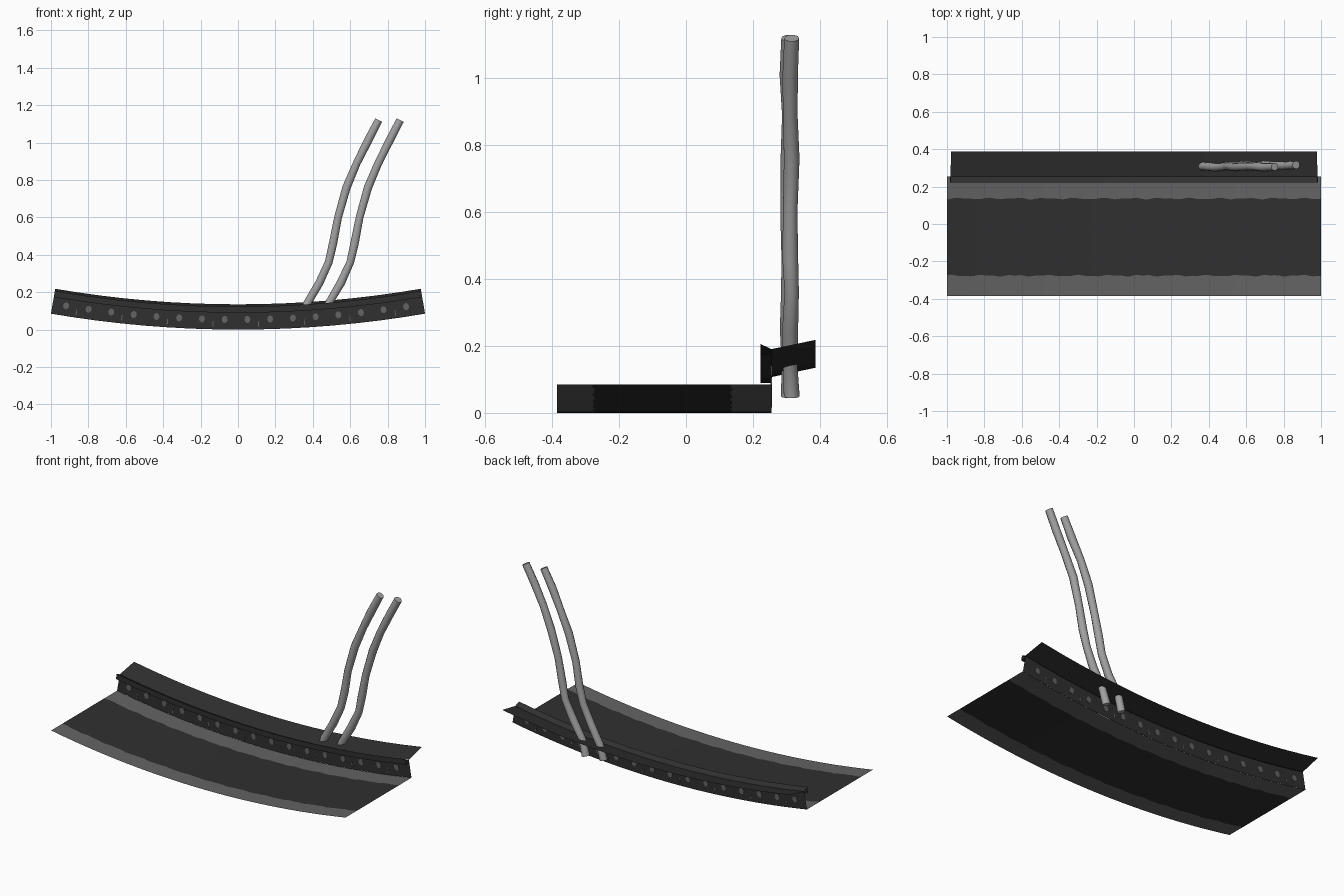
import bpy, bmesh, math
from mathutils import Vector

if "Cube" in bpy.data.objects:
    bpy.data.objects.remove(bpy.data.objects["Cube"])

R = 5.92                      # radius of the sagging arc
A = math.asin(1 / R)          # half angle, so the arc spans x -1..1


def material(name, v):
    m = bpy.data.materials.new(name)
    m.diffuse_color = (v, v, v, 1)
    m.use_nodes = True
    m.node_tree.nodes["Principled BSDF"].inputs["Base Color"].default_value = m.diffuse_color
    return m


DARK = material("dark grey", 0.029)
LIGHT = material("mid grey", 0.125)
POLE = material("pale grey", 0.36)


def bend(t, y, h):
    """Point at t (-1..1) along the arc, h above it."""
    a = t * A
    return Vector(((R - h) * math.sin(a), y, R - (R - h) * math.cos(a)))


def finish(name, bm, mats):
    me = bpy.data.meshes.new(name)
    bm.to_mesh(me)
    bm.free()
    ob = bpy.data.objects.new(name, me)
    bpy.context.collection.objects.link(ob)
    for m in mats:
        me.materials.append(m)
    return ob


def swept_sheet(name, profile, n, mats, bands):
    """Sweep an open profile, a function of t giving (y, h) points, along the arc."""
    bm = bmesh.new()
    rows = []
    for i in range(n + 1):
        t = 2 * i / n - 1
        rows.append([bm.verts.new(bend(t, y, h)) for y, h in profile(t)])
    for a, b in zip(rows, rows[1:]):
        for j in range(len(a) - 1):
            f = bm.faces.new((a[j], b[j], b[j + 1], a[j + 1]))
            f.material_index = bands[j]
    return finish(name, bm, mats)


# Curved floor with ragged paler borders
def floor_profile(t):
    w = 0.003 * math.sin(37 * t) + 0.002 * math.sin(83 * t + 1)
    v = 0.003 * math.sin(41 * t + 2) + 0.002 * math.sin(71 * t)
    return [(-0.385, 0), (-0.276 + w, 0), (0.136 + v, 0), (0.255, 0)]


swept_sheet("floor", floor_profile, 96, [LIGHT, DARK], [0, 1, 0])

# Side wall, front lip and sloping back ledge
swept_sheet("side_wall", lambda t: [(0.255, 0), (0.255, 0.105)], 16, [DARK], [0])
swept_sheet("rail_and_ledge",
            lambda t: [(0.255, 0.09), (0.222, 0.09), (0.222, 0.123),
                       (0.255, 0.107), (0.387, 0.135)], 16, [DARK], [0] * 4)


# Worn spots and scratches, thin plates showing on both wall sides
def plate(bm, t, outline):
    rings = [[bm.verts.new(bend(t + dx, y, h)) for dx, h in outline]
             for y in (0.2525, 0.2575)]
    k = len(outline)
    bm.faces.new(rings[0])
    bm.faces.new(rings[1][::-1])
    for i in range(k):
        j = (i + 1) % k
        bm.faces.new((rings[0][i], rings[1][i], rings[1][j], rings[0][j]))


bm = bmesh.new()
for i in range(16):
    t = -0.927 + 0.1222 * i
    plate(bm, t, [(0.016 * math.cos(q * math.pi / 5), 0.054 + 0.019 * math.sin(q * math.pi / 5))
                  for q in range(10)])
    if i % 2 == 0:
        plate(bm, t + 0.06, [(-0.003, 0.015), (0.003, 0.015), (0.002, 0.045), (-0.002, 0.045)])
bmesh.ops.recalc_face_normals(bm, faces=bm.faces)
finish("wall_spots", bm, [LIGHT])

# Two slightly lumpy bent poles
PATH = [(0.345, 0.05), (0.37, 0.14), (0.435, 0.25), (0.485, 0.36), (0.508, 0.46),
        (0.535, 0.60), (0.58, 0.76), (0.635, 0.89), (0.695, 1.01), (0.752, 1.12)]


def pole(name, dx, y, phase):
    bm = bmesh.new()
    pts = [Vector((x + dx, y + 0.003 * math.sin(2.1 * i + phase), z))
           for i, (x, z) in enumerate(PATH)]
    rings, sides = [], 10
    for i, p in enumerate(pts):
        d = (pts[min(i + 1, len(pts) - 1)] - pts[max(i - 1, 0)]).normalized()
        u = Vector((0, 1, 0))
        v = d.cross(u).normalized()
        r = 0.0225 + 0.0012 * math.sin(3.3 * i + phase)
        rings.append([bm.verts.new(p + r * (u * math.cos(q * math.tau / sides)
                                            + v * math.sin(q * math.tau / sides)))
                      for q in range(sides)])
    for a, b in zip(rings, rings[1:]):
        for q in range(sides):
            k = (q + 1) % sides
            bm.faces.new((a[q], a[k], b[k], b[q]))
    bm.faces.new(rings[0][::-1])
    bm.faces.new(rings[-1])
    bmesh.ops.recalc_face_normals(bm, faces=bm.faces)
    for f in bm.faces:
        f.smooth = len(f.verts) == 4
    finish(name, bm, [POLE])


pole("pole_inner", 0.0, 0.306, 0.0)
pole("pole_outer", 0.115, 0.313, 1.5)
